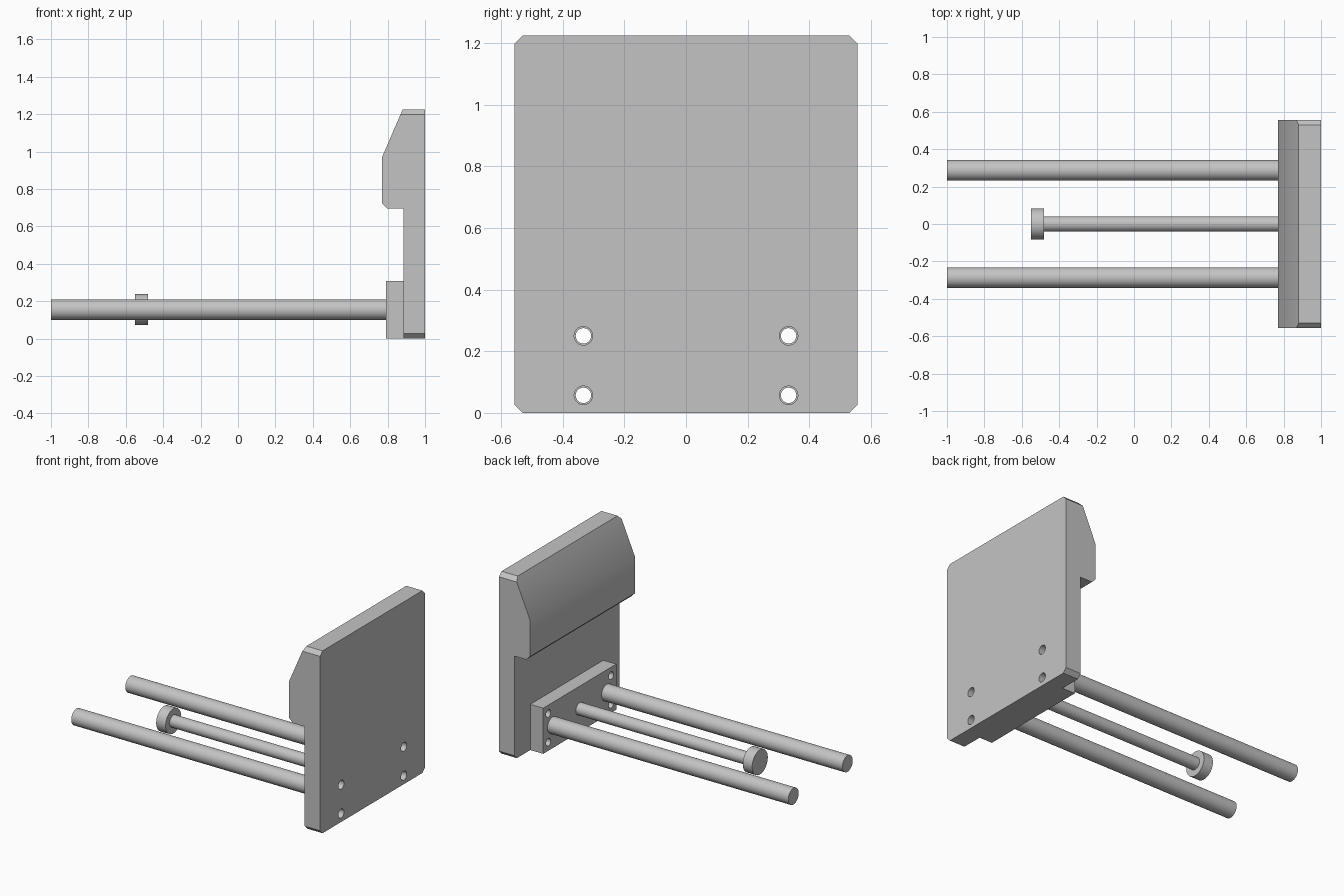
import bpy, bmesh, math
from mathutils import Matrix, Vector

cube = bpy.data.objects.get("Cube")
if cube:
    bpy.data.objects.remove(cube, do_unlink=True)

grey = bpy.data.materials.new("plain grey")
grey.use_nodes = True
colour = (0.55, 0.55, 0.55, 1)
grey.diffuse_color = colour
grey.node_tree.nodes["Principled BSDF"].inputs["Base Color"].default_value = colour

HALF_WIDTH = 0.557
HEIGHT = 1.225
CHAMFER = 0.027
ROD_Z = 0.155


def finish(bm, name):
    bmesh.ops.recalc_face_normals(bm, faces=bm.faces)
    mesh = bpy.data.meshes.new(name)
    bm.to_mesh(mesh)
    bm.free()
    mesh.materials.append(grey)
    obj = bpy.data.objects.new(name, mesh)
    bpy.context.collection.objects.link(obj)
    return obj


def select_only(obj):
    bpy.ops.object.select_all(action="DESELECT")
    obj.select_set(True)
    bpy.context.view_layer.objects.active = obj


def smooth(obj):
    select_only(obj)
    bpy.ops.object.shade_smooth_by_angle(angle=math.radians(30))


def add_cylinder(bm, x0, x1, y, z, radius, sides=48):
    place = Matrix.Translation(((x0 + x1) / 2, y, z)) @ Matrix.Rotation(math.pi / 2, 4, "Y")
    bmesh.ops.create_cone(bm, cap_ends=True, segments=sides, radius1=radius,
                          radius2=radius, depth=x1 - x0, matrix=place)


def rod(name, x0, x1, y, radius):
    bm = bmesh.new()
    add_cylinder(bm, x0, x1, y, ROD_Z, radius)
    smooth(finish(bm, name))


def drill(obj, x0, x1, radius):
    """Cut the four bolt holes along x."""
    bm = bmesh.new()
    for y in (-0.333, 0.333):
        for z in (0.057, 0.25):
            add_cylinder(bm, x0, x1, y, z, radius, 32)
    cutter = finish(bm, "hole_cutter")
    cutter.hide_render = True
    mod = obj.modifiers.new("bolt holes", "BOOLEAN")
    mod.object = cutter
    mod.operation = "DIFFERENCE"
    mod.solver = "EXACT"
    select_only(obj)
    bpy.ops.object.modifier_apply(modifier=mod.name)
    bpy.data.objects.remove(cutter, do_unlink=True)


# Upright plate with its thick upper lip, extruded from a side profile
profile = [(1, 0), (1, HEIGHT), (0.88, HEIGHT), (0.77, 0.97), (0.77, 0.723),
           (0.797, 0.696), (0.886, 0.696), (0.886, 0)]
bm = bmesh.new()
face = bm.faces.new([bm.verts.new((x, -HALF_WIDTH, z)) for x, z in profile])
extruded = bmesh.ops.extrude_face_region(bm, geom=[face])["geom"]
bmesh.ops.translate(bm, vec=(0, 2 * HALF_WIDTH, 0),
                    verts=[v for v in extruded if isinstance(v, bmesh.types.BMVert)])
bmesh.ops.recalc_face_normals(bm, faces=bm.faces)

# Cut the four corners of the plate at 45 degrees
for side in (-1, 1):
    for z, up in ((0, -1), (HEIGHT, 1)):
        cut = bmesh.ops.bisect_plane(
            bm, geom=bm.verts[:] + bm.edges[:] + bm.faces[:],
            plane_co=Vector((0, side * HALF_WIDTH, z - up * CHAMFER)),
            plane_no=Vector((0, side, up)), clear_outer=True)["geom_cut"]
        bmesh.ops.holes_fill(bm, edges=[e for e in cut if isinstance(e, bmesh.types.BMEdge)])
plate = finish(bm, "back_plate")
drill(plate, 0.84, 1.05, 0.03)
smooth(plate)

# Mounting block at the foot of the plate
bm = bmesh.new()
bmesh.ops.create_cube(bm, size=1, matrix=Matrix.Translation((0.838, 0, 0.1535))
                      @ Matrix.Diagonal((0.096, 0.776, 0.307, 1)))
block = finish(bm, "mounting_block")
drill(block, 0.7, 0.95, 0.025)
smooth(block)

# Two guide rods and the headed centre rod
for name, y in (("left_guide_rod", -0.287), ("right_guide_rod", 0.287)):
    rod(name, -1, 0.8, y, 0.055)
rod("centre_rod", -0.49, 0.8, 0, 0.041)
rod("centre_rod_head", -0.55, -0.48, 0, 0.083)
